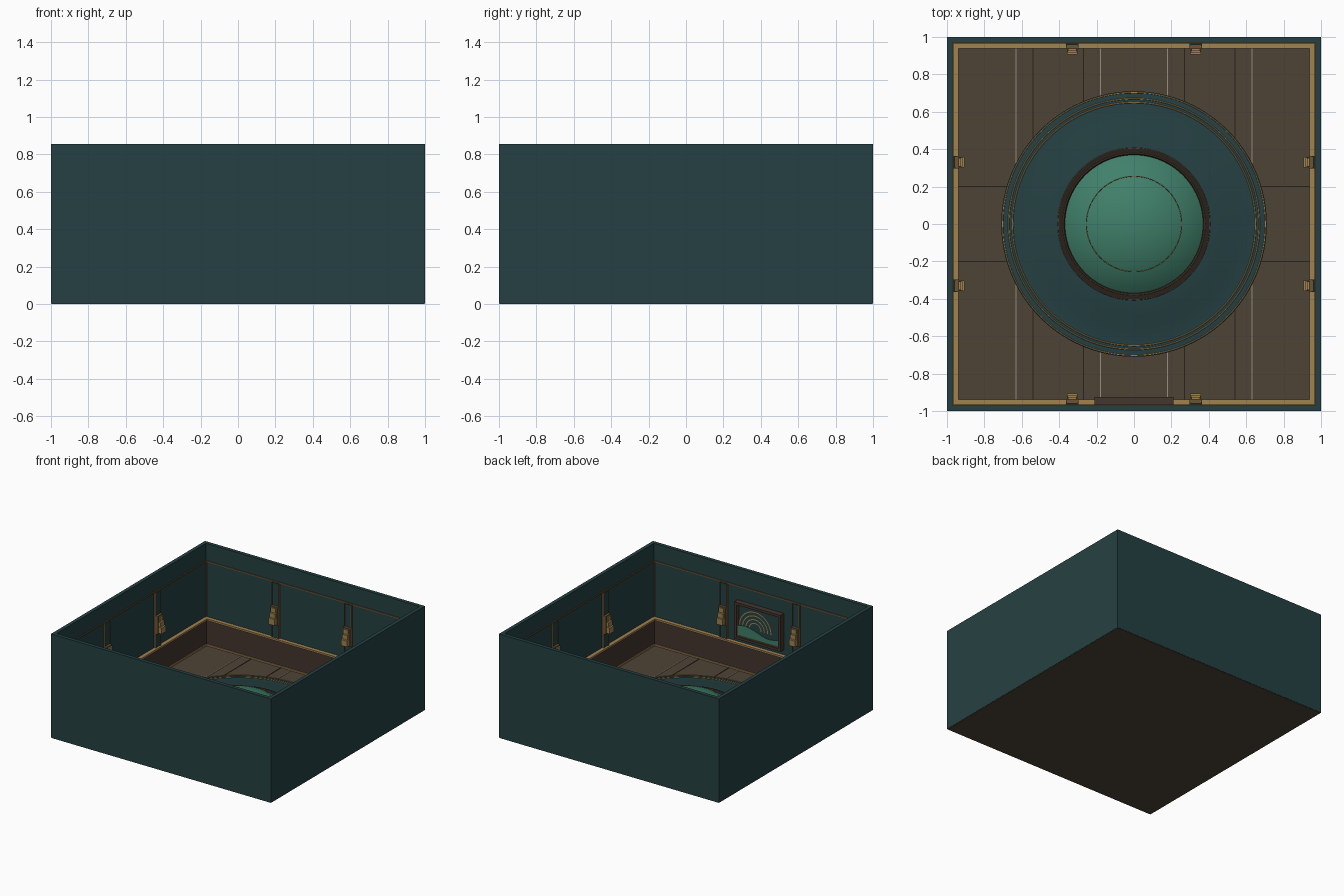
import bpy, bmesh, math
from mathutils import Matrix

if "Cube" in bpy.data.objects:
    bpy.data.objects.remove(bpy.data.objects["Cube"])


def lin(c):
    c /= 255
    return c / 12.92 if c < 0.04045 else ((c + 0.055) / 1.055) ** 2.4


def mat(name, r, g, b):
    m = bpy.data.materials.new(name)
    m.diffuse_color = (lin(r), lin(g), lin(b), 1)
    m.use_nodes = True
    m.node_tree.nodes["Principled BSDF"].inputs["Base Color"].default_value = m.diffuse_color
    return m


TEAL = mat("wall teal", 37, 64, 66)
BROWN = mat("floor brown", 78, 67, 54)
WAIN = mat("panel brown", 68, 54, 46)
DARK = mat("dark seam", 40, 33, 28)
GOLD = mat("gold", 160, 130, 80)
BRONZE = mat("bronze", 108, 84, 52)
GREEN = mat("dome green", 64, 128, 106)
PALE = mat("pale inlay", 150, 142, 128)


def finish(name, bm, m, smooth=False):
    bmesh.ops.recalc_face_normals(bm, faces=bm.faces)
    me = bpy.data.meshes.new(name)
    bm.to_mesh(me)
    bm.free()
    me.materials.append(m)
    ob = bpy.data.objects.new(name, me)
    bpy.context.collection.objects.link(ob)
    if smooth:
        bpy.ops.object.select_all(action='DESELECT')
        ob.select_set(True)
        bpy.context.view_layer.objects.active = ob
        bpy.ops.object.shade_smooth_by_angle(angle=math.radians(35))
    return ob


def boxes(name, m, spans, turns=(0,)):
    """Boxes given as x0,x1,y0,y1,z0,z1, repeated at quarter turns about z."""
    bm = bmesh.new()
    for t in turns:
        rot = Matrix.Rotation(t * math.pi / 2, 4, 'Z')
        for x0, x1, y0, y1, z0, z1 in spans:
            mx = (rot @ Matrix.Translation(((x0 + x1) / 2, (y0 + y1) / 2, (z0 + z1) / 2))
                  @ Matrix.Diagonal((x1 - x0, y1 - y0, z1 - z0, 1)))
            bmesh.ops.create_cube(bm, size=1, matrix=mx)
    return finish(name, bm, m)


def lathe(name, m, profile, n=96):
    """Revolve an (r, z) profile about the z axis."""
    bm = bmesh.new()
    vs = [bm.verts.new((r, 0, z)) for r, z in profile]
    es = [bm.edges.new(p) for p in zip(vs, vs[1:])]
    bmesh.ops.spin(bm, geom=vs + es, cent=(0, 0, 0), axis=(0, 0, 1),
                   angle=math.tau, steps=n)
    bmesh.ops.remove_doubles(bm, verts=bm.verts, dist=1e-5)
    return finish(name, bm, m, True)


def ring(name, m, r, z, w=0.004):
    c = [(r + w * math.cos(k * math.pi / 3), z + w * math.sin(k * math.pi / 3)) for k in range(7)]
    return lathe(name, m, c)


ALL = (0, 1, 2, 3)
H = 0.855

# Floor slab with seams and pale inlays
boxes("floor", BROWN, [(-0.998, 0.998, -0.998, 0.998, 0, 0.03)])
boxes("floor_seams", DARK,
      [(s * x - 0.003, s * x + 0.003, -0.95, 0.95, 0.028, 0.032) for s in (-1, 1) for x in (0.27, 0.54)]
      + [(-0.95, 0.95, y - 0.003, y + 0.003, 0.028, 0.032) for y in (-0.2, 0.2)])
boxes("floor_inlays", PALE,
      [(x - 0.003, x + 0.003, -0.95, 0.95, 0.028, 0.033) for x in (-0.63, -0.18, 0.18, 0.63)])

# Walls
boxes("walls", TEAL, [(-1, 0.97, 0.97, 1, 0.003, H)], ALL)

# Wainscot, rails, baseboard and corner beads
boxes("wainscot", WAIN, [(-0.97, 0.97, 0.952, 0.972, 0.03, 0.24)], ALL)
boxes("dado_rail", GOLD, [(-0.97, 0.97, 0.938, 0.972, 0.24, 0.255)], ALL)
boxes("base_trim", GOLD, [(-0.95, 0.95, 0.944, 0.955, 0.03, 0.042)], ALL)
boxes("picture_rail", BRONZE, [(-0.97, 0.97, 0.964, 0.972, 0.705, 0.715)], ALL)
boxes("corner_beads", BRONZE, [(-0.972, -0.962, 0.962, 0.972, 0.255, 0.71)], ALL)

# Pilasters with gilded edges and stepped wall lamps
PX = (-0.33, 0.33)
boxes("pilasters", TEAL, [(x - 0.03, x + 0.03, 0.956, 0.972, 0.255, 0.705) for x in PX], ALL)
boxes("pilaster_beads", BRONZE,
      [(x + s * 0.03 - 0.003, x + s * 0.03 + 0.003, 0.953, 0.972, 0.255, 0.705)
       for x in PX for s in (-1, 1)], ALL)
boxes("lamp_plates", BRONZE, [(x - 0.033, x + 0.033, 0.936, 0.97, 0.37, 0.52) for x in PX], ALL)
boxes("lamp_tiers", GOLD,
      [(x - w, x + w, y, 0.94, z0, z1) for x in PX
       for w, y, z0, z1 in ((0.028, 0.906, 0.38, 0.43), (0.025, 0.916, 0.434, 0.47),
                            (0.022, 0.926, 0.474, 0.51))], ALL)

# Framed picture on the inside of the front wall
boxes("picture_frame", WAIN,
      [(-0.21, 0.21, -0.97, -0.925, z, z + 0.02) for z in (0.295, 0.575)]
      + [(x, x + 0.02, -0.97, -0.925, 0.295, 0.595) for x in (-0.21, 0.19)])
boxes("frame_bead", BRONZE,
      [(-0.19, 0.19, -0.96, -0.935, z, z + 0.006) for z in (0.315, 0.569)]
      + [(x, x + 0.006, -0.96, -0.935, 0.315, 0.575) for x in (-0.19, 0.184)])
boxes("picture_canvas", TEAL, [(-0.2, 0.2, -0.97, -0.95, 0.3, 0.585)])

# Painted hill
bm = bmesh.new()
N = 20
for k in range(N):
    xs = [-0.185 + 0.37 * j / N for j in (k, k + 1)]
    tops = [0.385 + 0.025 * math.sin(14 * x - 0.2) for x in xs]
    bm.faces.new([bm.verts.new(p) for p in (
        (xs[0], -0.944, 0.318), (xs[1], -0.944, 0.318),
        (xs[1], -0.944, tops[1]), (xs[0], -0.944, tops[0]))])
bmesh.ops.remove_doubles(bm, verts=bm.verts, dist=1e-5)
bmesh.ops.solidify(bm, geom=bm.faces[:], thickness=0.004)
finish("picture_hill", bm, GREEN)

# Painted concentric arcs
bm = bmesh.new()
for r in (0.05, 0.08, 0.11, 0.14):
    for k in range(24):
        a, b = math.pi * k / 24, math.pi * (k + 1) / 24
        bm.faces.new([bm.verts.new((0.035 + q * math.cos(t), -0.947, 0.4 + q * math.sin(t)))
                      for q, t in ((r, a), (r + 0.008, a), (r + 0.008, b), (r, b))])
finish("picture_arcs", bm, GOLD)

# Round dais: stepped rim rising gently to a collar
lathe("dais", TEAL, [(0.71, 0.03), (0.71, 0.075), (0.66, 0.08), (0.64, 0.08),
                     (0.56, 0.094), (0.48, 0.108), (0.41, 0.12), (0.36, 0.12)])
lathe("collar", DARK, [(0.405, 0.115), (0.405, 0.128), (0.375, 0.128), (0.36, 0.11)])

# Central dome as a spherical cap
R0, RISE = 0.37, 0.14
RS = (R0 ** 2 + RISE ** 2) / (2 * RISE)
A = math.asin(R0 / RS)
lathe("dome", GREEN, [(RS * math.sin(A * (1 - k / 14)),
                       0.12 + RISE - RS + RS * math.cos(A * (1 - k / 14))) for k in range(15)])

# Gold and bronze rings
for i, (r, z) in enumerate(((0.703, 0.075), (0.67, 0.079), (0.65, 0.08))):
    ring(f"rim_ring_{i + 1}", GOLD, r, z)
ring("collar_ring_outer", BRONZE, 0.405, 0.124, 0.003)
ring("collar_ring_inner", BRONZE, 0.378, 0.128, 0.003)
ring("dome_ring", BRONZE, 0.255, 0.12 + RISE - RS + math.sqrt(RS ** 2 - 0.255 ** 2), 0.0025)
